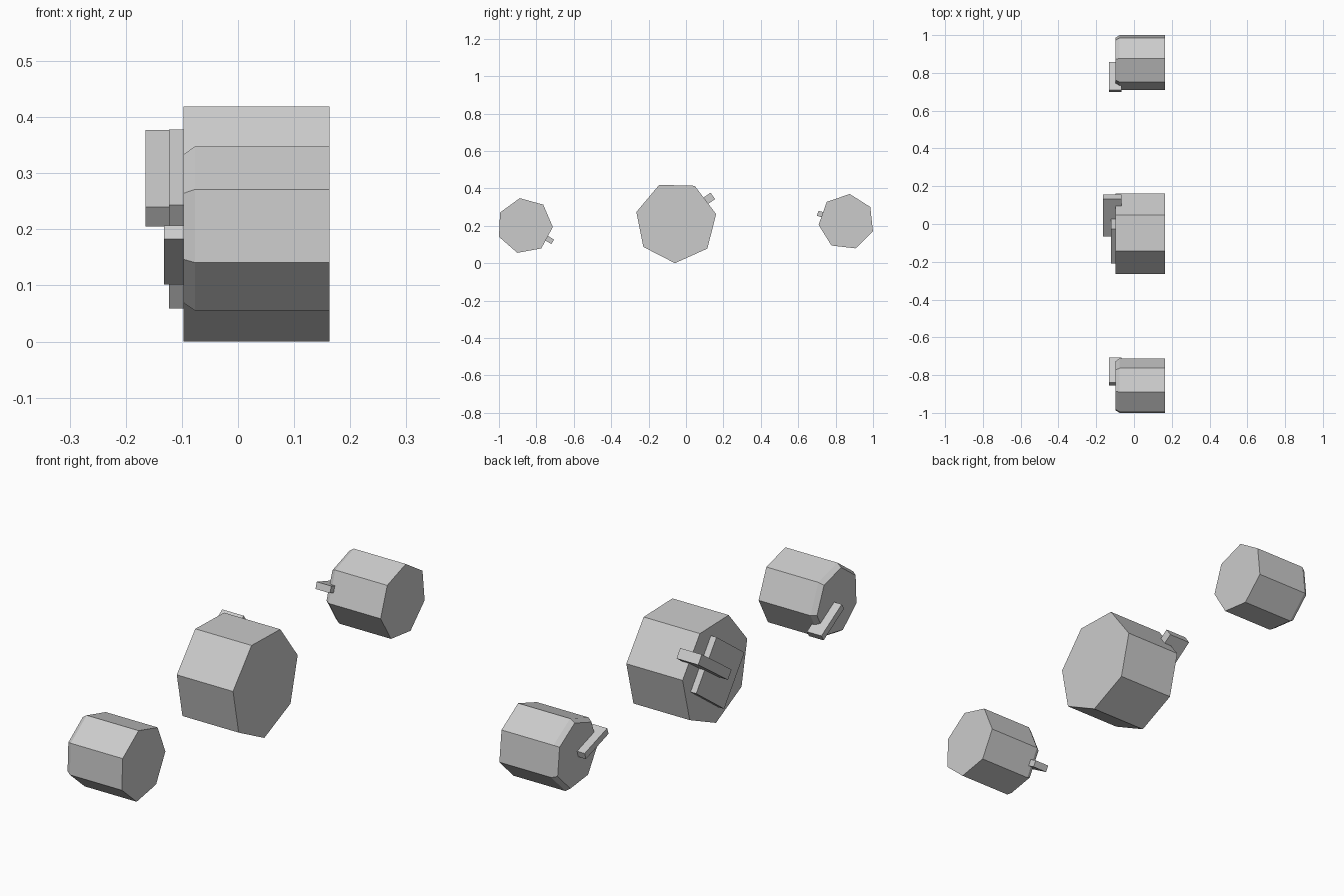
import bpy, bmesh
from math import cos, sin, radians, tau

if "Cube" in bpy.data.objects:
    bpy.data.objects.remove(bpy.data.objects["Cube"])

X_FRONT, X_BACK = -0.097, 0.163   # the detailed face looks to -x


def make_object(name, rings):
    """Loft closed y-z rings, each given as (x, [(y, z), ...]), into a capped solid."""
    bm = bmesh.new()
    loops = [[bm.verts.new((x, y, z)) for y, z in pts] for x, pts in rings]
    for a, b in zip(loops, loops[1:]):
        for i in range(len(a)):
            j = (i + 1) % len(a)
            bm.faces.new((a[i], a[j], b[j], b[i]))
    bm.faces.new(loops[0])
    bm.faces.new(loops[-1])
    bmesh.ops.recalc_face_normals(bm, faces=bm.faces)
    mesh = bpy.data.meshes.new(name)
    bm.to_mesh(mesh)
    bm.free()
    obj = bpy.data.objects.new(name, mesh)
    bpy.context.collection.objects.link(obj)
    return obj


def heptagon(centre, radius, start):
    angles = [radians(start) + tau * i / 7 for i in range(7)]
    return [(centre[0] + radius * cos(a), centre[1] + radius * sin(a)) for a in angles]


def drum(name, centre, radius, start, chamfer=0.0):
    rings = [(X_FRONT, heptagon(centre, radius * (0.905 if chamfer else 1), start))]
    if chamfer:
        rings.append((X_FRONT + chamfer, heptagon(centre, radius, start)))
    rings.append((X_BACK, heptagon(centre, radius, start)))
    make_object(name, rings)


def bar(name, centre, length, width, angle, x0, x1):
    c, s = cos(radians(angle)), sin(radians(angle))
    pts = [(centre[0] + u * c - v * s, centre[1] + u * s + v * c)
           for u, v in ((-length / 2, -width / 2), (length / 2, -width / 2),
                        (length / 2, width / 2), (-length / 2, width / 2))]
    make_object(name, [(x0, pts), (x1, pts)])


# Large middle drum with its square plate and lever
drum("middle_drum", (-0.0535, 0.219), 0.219, -91.5)
bar("middle_plate", (-0.051, 0.2185), 0.228, 0.228, 36, -0.123, -0.090)
bar("middle_lever", (0.045, 0.291), 0.240, 0.042, 35, -0.165, -0.065)

# Small chamfered side drums, each with a lever
drum("front_drum", (-0.862, 0.200), 0.150, -2.5, 0.02)
bar("front_lever", (-0.780, 0.1545), 0.157, 0.028, -31, -0.132, -0.065)
drum("rear_drum", (0.858, 0.221), 0.150, 83.3, 0.02)
bar("rear_lever", (0.779, 0.243), 0.157, 0.028, 162, -0.132, -0.065)
